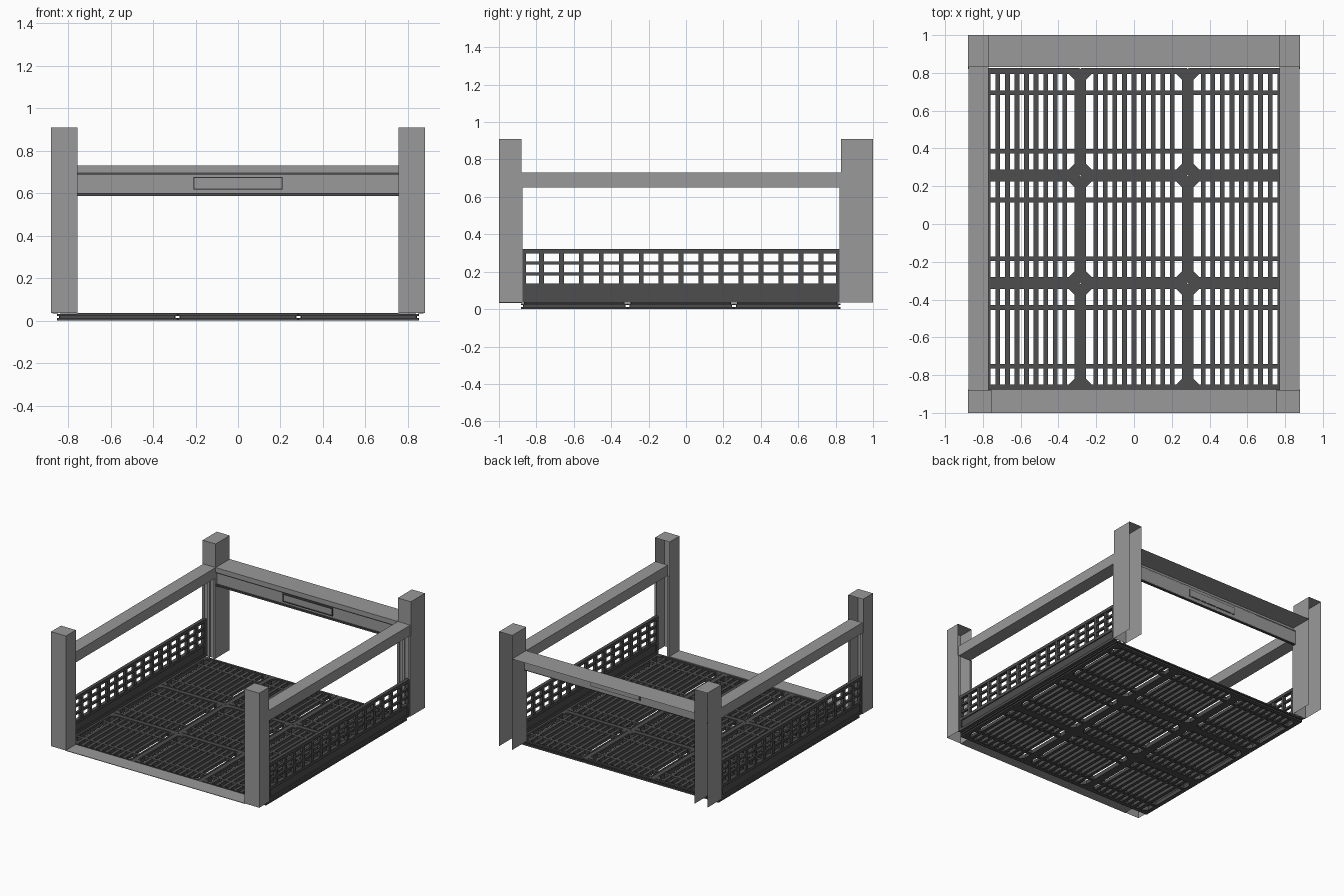
import bpy, bmesh

if "Cube" in bpy.data.objects:
    bpy.data.objects.remove(bpy.data.objects["Cube"])

def material(name, v):
    m = bpy.data.materials.new(name)
    m.diffuse_color = (v, v, v, 1)
    m.use_nodes = True
    m.node_tree.nodes["Principled BSDF"].inputs["Base Color"].default_value = m.diffuse_color
    return m

LIGHT = material("light_grey", 0.32)
DARK = material("dark_grey", 0.075)

def finish(name, bm, mat):
    me = bpy.data.meshes.new(name)
    bm.to_mesh(me)
    bm.free()
    me.materials.append(mat)
    ob = bpy.data.objects.new(name, me)
    bpy.context.collection.objects.link(ob)
    return ob

def box(bm, x0, x1, y0, y1, z0, z1, skip=()):
    """Box from limits; skip lists open sides such as '+y' or '-z'."""
    v = [bm.verts.new((x, y, z)) for x in (x0, x1) for y in (y0, y1) for z in (z0, z1)]
    sides = {'-x': (0, 1, 3, 2), '+x': (4, 6, 7, 5), '-y': (0, 4, 5, 1),
             '+y': (2, 3, 7, 6), '-z': (0, 2, 6, 4), '+z': (1, 5, 7, 3)}
    for key, idx in sides.items():
        if key not in skip:
            bm.faces.new([v[i] for i in idx])

def octagon(cx, cy, h, c):
    pts = [(h, -h + c), (h, h - c), (h - c, h), (-h + c, h),
           (-h, h - c), (-h, -h + c), (-h + c, -h), (h - c, -h)]
    return [(cx + x, cy + y) for x, y in pts]

def ring(bm, cx, cy, outer, inner, z0, z1):
    """Square frame whose opening has chamfered corners."""
    loops = []
    for h, c, z in ((outer, .004, z0), (outer, .004, z1), (inner, .03, z1), (inner, .03, z0)):
        loops.append([bm.verts.new((x, y, z)) for x, y in octagon(cx, cy, h, c)])
    for k in range(4):
        a, b = loops[k], loops[(k + 1) % 4]
        for i in range(8):
            j = (i + 1) % 8
            bm.faces.new((a[i], a[j], b[j], b[i]))

def mirror_x(ob):
    ob.modifiers.new("mirror", 'MIRROR').use_axis[0] = True

# Floor: nine grating tiles with a grooved rim
YC, P = -0.028, 0.569
bm = bmesh.new()
for i in (-1, 0, 1):
    for j in (-1, 0, 1):
        cx, cy = i * P, YC + j * P
        ring(bm, cx, cy, P / 2, .253, 0, .012)
        ring(bm, cx, cy, P / 2 - .010, .253, .012, .021)
        ring(bm, cx, cy, P / 2, .253, .021, .031)
        ring(bm, cx, cy, P / 2 - .016, .262, .031, .034)
        for k in range(-4, 5):
            x = cx + k * .0506
            box(bm, x - .0125, x + .0125, cy - .255, cy + .255, .006, .030)
        for s in (-.155, .155):
            box(bm, cx - .255, cx + .255, cy + s - .012, cy + s + .012, .002, .031)
finish("floor_grating", bm, DARK)

# Side panels: solid recessed base with a lattice above
Y0, Y1 = -.88, .828
XI, XO = .848, .874
bm = bmesh.new()
box(bm, XI + .008, XO - .008, Y0 + .02, Y1 - .02, .05, .12)
box(bm, XI, XO, Y0, Y1, .034, .055)
box(bm, XI, XO, Y0, Y1, .115, .137)
for a, b in ((Y0, Y0 + .025), (Y1 - .025, Y1)):
    box(bm, XI, XO, a, b, .034, .32)
box(bm, XI, XO, Y0, Y1, .297, .32)
for z in (.187, .246):
    box(bm, XI + .004, XO - .004, Y0, Y1, z - .008, z + .008)
pitch = (Y1 - Y0) / 16
for k in range(1, 16):
    y = Y0 + k * pitch
    box(bm, XI + .002, XO - .002, y - .013, y + .013, .13, .30)
mirror_x(finish("side_lattice_panel", bm, DARK))

# Corner posts: shells open at the back and bottom
bm = bmesh.new()
box(bm, .755, .88, -1, -.88, .035, .91, ('+y', '-z'))
for a, b in ((.755, .772), (.863, .88)):
    box(bm, a, b, -.88, -.875, .035, .65)
mirror_x(finish("front_post", bm, LIGHT))

bm = bmesh.new()
box(bm, .77, .88, .83, 1, .035, .91, ('+y', '-z'))
for a, b in ((.77, .787), (.815, .832), (.863, .88)):
    box(bm, a, b, .82, .83, .035, .65)
mirror_x(finish("back_post", bm, LIGHT))

# Side rails
bm = bmesh.new()
box(bm, .77, .875, -.88, .83, .65, .73, ('-y', '+y'))
mirror_x(finish("side_rail", bm, LIGHT))

# Back beam: top plate and fascia, open to the rear and below
bm = bmesh.new()
box(bm, -.77, .77, .83, 1, .697, .73, ('+y', '-z'))
box(bm, -.77, .77, .845, .852, .595, .70)
finish("back_beam", bm, LIGHT)
bm = bmesh.new()
box(bm, -.77, .77, .832, .852, .688, .697)
box(bm, -.77, .77, .832, .852, .588, .600)
finish("back_beam_trim", bm, DARK)

# Label holder on the beam: thin dark rim around a light plate
bm = bmesh.new()
for z in (.617, .671):
    box(bm, -.21, .21, .835, .854, z, z + .006)
for x in (-.21, .204):
    box(bm, x, x + .006, .835, .854, .617, .677)
finish("beam_plate_rim", bm, DARK)
bm = bmesh.new()
box(bm, -.204, .204, .840, .856, .623, .671)
finish("beam_plate", bm, LIGHT)

# Front sill between the posts
bm = bmesh.new()
box(bm, -.757, .757, -1, -.878, .032, .036)
finish("front_sill", bm, LIGHT)
